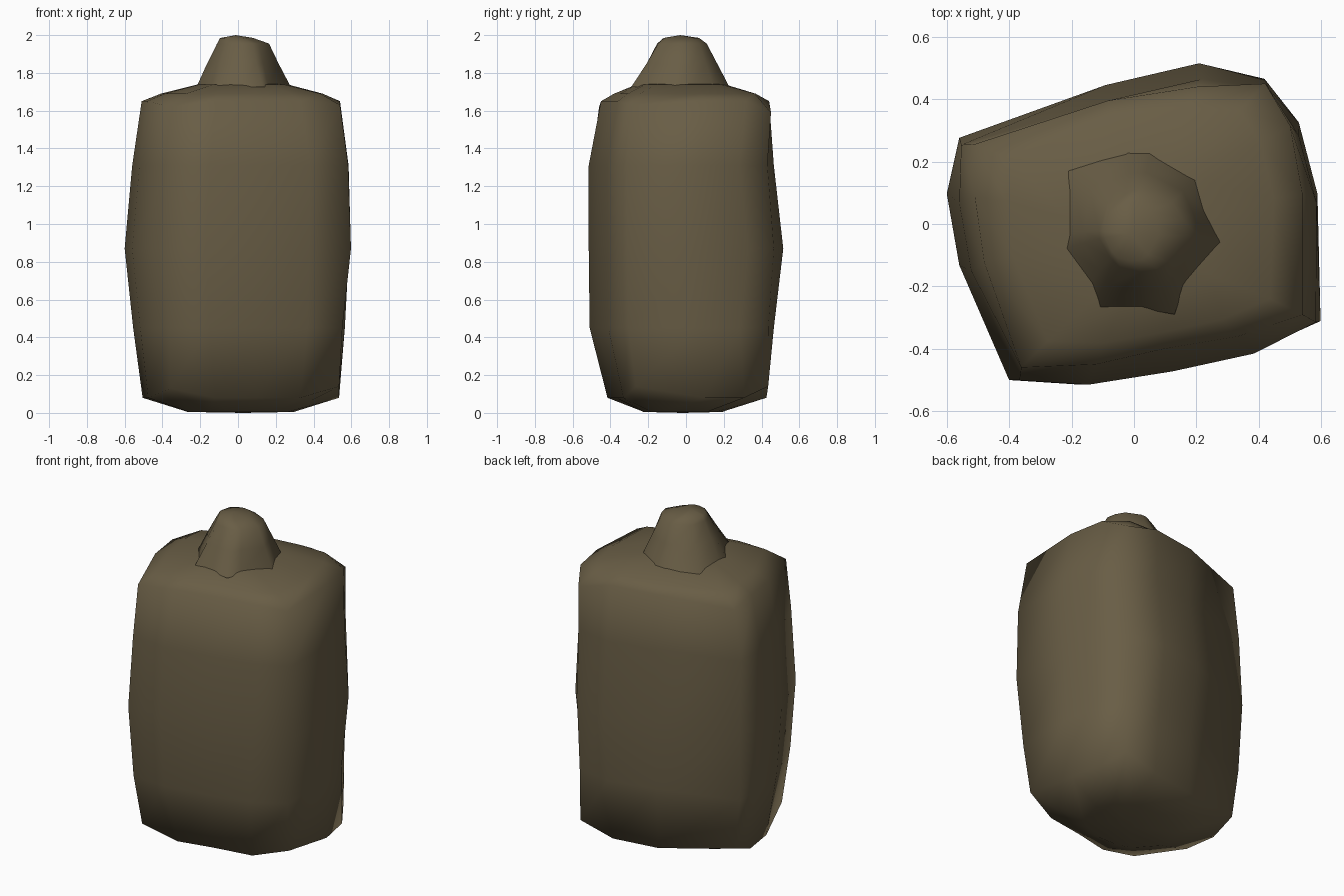
import bpy
import bmesh
import math

if "Cube" in bpy.data.objects:
    bpy.data.objects.remove(bpy.data.objects["Cube"])

cloth = bpy.data.materials.new("drab brown cloth")
cloth.diffuse_color = (0.14, 0.11, 0.06, 1.0)
cloth.use_nodes = True
cloth.node_tree.nodes["Principled BSDF"].inputs["Base Color"].default_value = cloth.diffuse_color

# Plan indices of the corners: front right, back right, back left, front left
CORNERS = (0, 3, 6, 9)


def fit_ring(plan, z, x0, x1, y0, y1, roundness=0.0,
             lift=(0, 0, 0, 0), push=(1, 1, 1, 1)):
    """Fit a plan to a box, ease it to an ellipse, then adjust its corners."""
    xs = [p[0] for p in plan]
    ys = [p[1] for p in plan]
    cx, cy, rx, ry = (x0 + x1) / 2, (y0 + y1) / 2, (x1 - x0) / 2, (y1 - y0) / 2
    ring = []
    for i, (x, y) in enumerate(plan):
        u = 2 * (x - min(xs)) / (max(xs) - min(xs)) - 1
        v = 2 * (y - min(ys)) / (max(ys) - min(ys)) - 1
        k = 1 + roundness * (1 / math.hypot(u, v) - 1)
        dz = 0
        if i in CORNERS:
            c = CORNERS.index(i)
            k *= push[c]
            dz = lift[c]
        ring.append((cx + rx * u * k, cy + ry * v * k, z + dz))
    return ring


def loft(name, rings, top_z, bottom_z=None):
    """Skin rings of points; fan the top, and the bottom if given."""
    bm = bmesh.new()
    loops = [[bm.verts.new(p) for p in ring] for ring in rings]
    n = len(loops[0])
    for a, b in zip(loops, loops[1:]):
        for i in range(n):
            j = (i + 1) % n
            bm.faces.new((a[i], a[j], b[j], b[i]))

    def fan(loop, z):
        cx = sum(v.co.x for v in loop) / n
        cy = sum(v.co.y for v in loop) / n
        tip = bm.verts.new((cx, cy, z))
        for i in range(n):
            bm.faces.new((loop[i], loop[(i + 1) % n], tip))

    fan(loops[-1], top_z)
    if bottom_z is not None:
        fan(loops[0][::-1], bottom_z)
    for f in bm.faces:
        f.smooth = True
    mesh = bpy.data.meshes.new(name)
    bm.to_mesh(mesh)
    bm.free()
    mesh.materials.append(cloth)
    obj = bpy.data.objects.new(name, mesh)
    bpy.context.collection.objects.link(obj)


# Bulging, slightly skewed sack body: belly outline and squarer seam outline
belly = [(0.60, -0.31), (0.59, 0.10), (0.53, 0.33), (0.42, 0.47),
         (0.21, 0.52), (-0.09, 0.45), (-0.56, 0.28), (-0.60, 0.10),
         (-0.56, -0.13), (-0.40, -0.50), (-0.17, -0.515),
         (0.11, -0.47), (0.38, -0.41)]
seam = [(0.54, -0.29), (0.54, 0.10), (0.50, 0.32), (0.42, 0.455),
        (0.20, 0.445), (-0.09, 0.40), (-0.52, 0.26), (-0.52, 0.09),
        (-0.49, -0.12), (-0.37, -0.46), (-0.13, -0.45),
        (0.09, -0.40), (0.33, -0.36)]
loft("sack_body", [
    fit_ring(belly, 0.005, -0.27, 0.30, -0.23, 0.20, 0.9),
    fit_ring(seam, 0.08, -0.505, 0.535, -0.425, 0.435, 0.0,
             lift=(0.06, 0.06, 0.06, 0.05)),
    fit_ring(belly, 0.45, -0.555, 0.575, -0.51, 0.465, 0.0,
             push=(0.96, 1.04, 1.06, 1.0)),
    fit_ring(belly, 0.87, -0.60, 0.598, -0.515, 0.515),
    fit_ring(belly, 1.31, -0.56, 0.595, -0.515, 0.465, 0.0,
             push=(0.98, 1.03, 1.06, 1.0)),
    fit_ring(seam, 1.65, -0.51, 0.54, -0.46, 0.45, 0.0,
             lift=(-0.02, -0.06, -0.03, -0.03)),
    fit_ring(seam, 1.69, -0.41, 0.45, -0.39, 0.38, 0.2),
    fit_ring(seam, 1.738, -0.22, 0.27, -0.27, 0.22, 0.6),
], 1.755, 0.0)

# Gathered neck with uneven folds, open below, tapering to a blunt tip
folds = [(0.28, -0.06), (0.23, 0.04), (0.20, 0.145), (0.05, 0.23),
         (-0.02, 0.23), (-0.21, 0.17), (-0.21, -0.03), (-0.22, -0.08),
         (-0.14, -0.19), (-0.11, -0.27), (0.02, -0.27), (0.13, -0.29),
         (0.16, -0.20)]
loft("sack_neck", [
    fit_ring(folds, 1.725, -0.22, 0.28, -0.29, 0.23),
    fit_ring(folds, 1.85, -0.165, 0.215, -0.215, 0.165, 0.5),
    fit_ring(folds, 1.955, -0.112, 0.165, -0.155, 0.11, 0.8),
    fit_ring(folds, 1.985, -0.095, 0.08, -0.12, 0.07, 0.8),
], 2.0)
